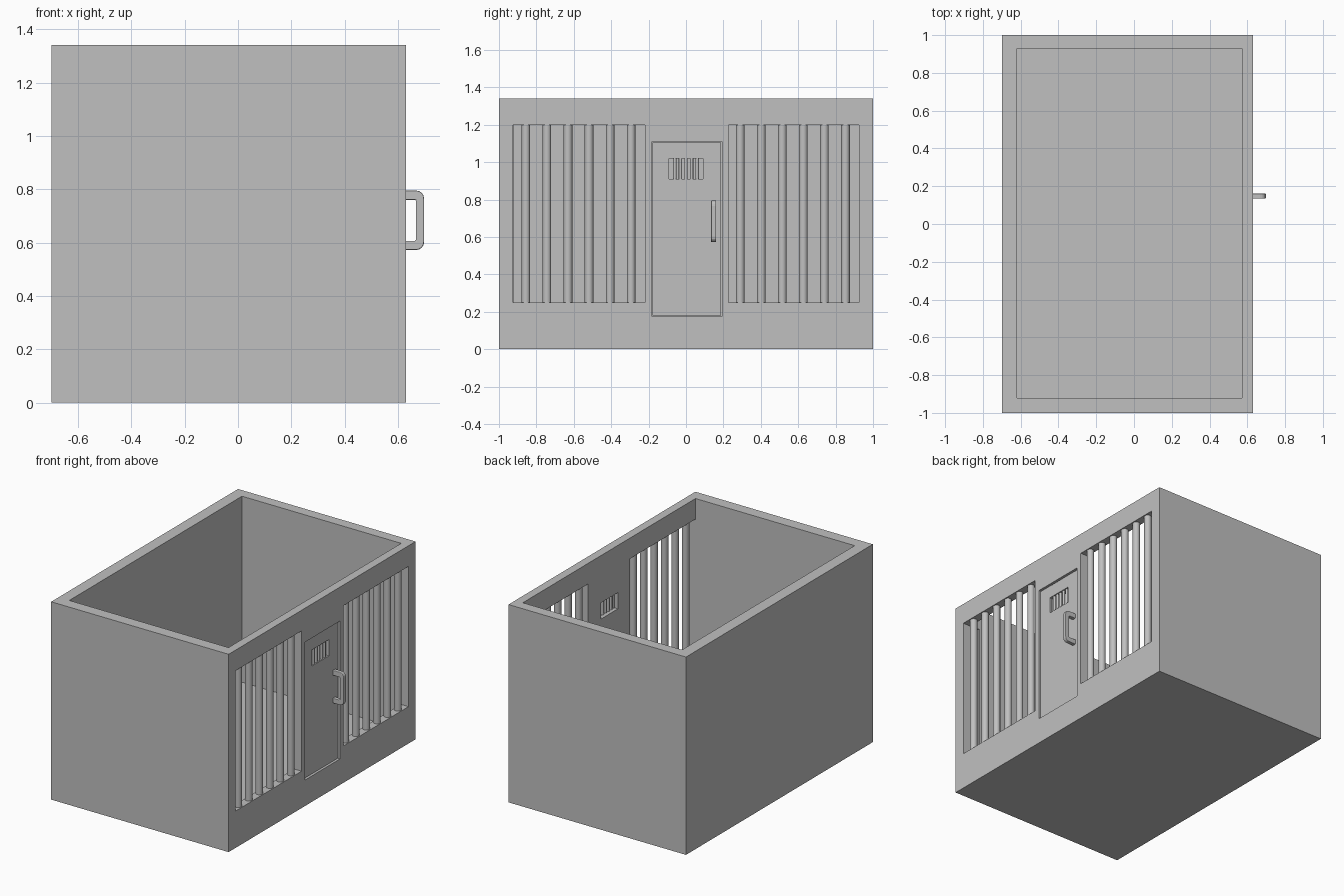
import bpy, bmesh, math

if "Cube" in bpy.data.objects:
    bpy.data.objects.remove(bpy.data.objects["Cube"])

grey = bpy.data.materials.new("plain grey")
grey.diffuse_color = (0.53, 0.53, 0.53, 1)
grey.use_nodes = True
grey.node_tree.nodes["Principled BSDF"].inputs["Base Color"].default_value = grey.diffuse_color


def finish(name, bm):
    bmesh.ops.recalc_face_normals(bm, faces=bm.faces)
    me = bpy.data.meshes.new(name)
    bm.to_mesh(me)
    bm.free()
    me.materials.append(grey)
    ob = bpy.data.objects.new(name, me)
    bpy.context.collection.objects.link(ob)
    return ob


def box(name, x, y, z):
    bm = bmesh.new()
    bmesh.ops.create_cube(bm, size=1)
    for v in bm.verts:
        for i, (lo, hi) in enumerate((x, y, z)):
            v.co[i] = lo if v.co[i] < 0 else hi
    return finish(name, bm)


def activate(ob):
    bpy.ops.object.select_all(action='DESELECT')
    bpy.context.view_layer.objects.active = ob
    ob.select_set(True)


def cut(target, *ranges):
    cutter = box("cutter", *ranges)
    activate(target)
    mod = target.modifiers.new("cut", 'BOOLEAN')
    mod.operation = 'DIFFERENCE'
    mod.solver = 'EXACT'
    mod.object = cutter
    bpy.ops.object.modifier_apply(modifier=mod.name)
    bpy.data.objects.remove(cutter)


def rod(name, x, y, z0, z1, r, sides):
    bm = bmesh.new()
    bmesh.ops.create_cone(bm, cap_ends=True, segments=sides, radius1=r, radius2=r, depth=z1 - z0)
    bmesh.ops.translate(bm, vec=(x, y, (z0 + z1) / 2), verts=bm.verts)
    ob = finish(name, bm)
    activate(ob)
    bpy.ops.object.shade_smooth_by_angle(angle=math.radians(40))


# Open-topped cell: four walls and floor
walls = box("cell_walls", (-0.70, 0.63), (-1, 1), (0, 1.34))
cut(walls, (-0.62, 0.573), (-0.92, 0.928), (0.08, 1.5))

# Barred openings either side of the door
for y in ((-0.925, -0.22), (0.228, 0.925)):
    cut(walls, (0.5, 0.7), y, (0.25, 1.20))

# Shallow doorway and the small door window through the wall
window = ((0.5, 0.7), (-0.09, 0.09), (0.91, 1.02))
cut(walls, (0.60, 0.7), (-0.183, 0.192), (0.176, 1.11))
cut(walls, *window)

# Door panel, set back slightly in its doorway
door = box("door", (0.602, 0.618), (-0.180, 0.188), (0.180, 1.105))
cut(door, *window)

# Round bars in the two openings
for side, start in (("left", -0.856), ("right", 0.290)):
    for i in range(6):
        rod(f"{side}_bar_{i + 1}", 0.602, start + i * 0.1125, 0.245, 1.205, 0.023, 20)

# Small bars in the door window
for i in range(5):
    rod(f"window_bar_{i + 1}", 0.605, -0.06 + i * 0.03, 0.905, 1.025, 0.009, 12)

# Door handle: C-shaped profile with rounded outer corners, extruded sideways
profile = [(0.612, 0.572)]
for cz, a0 in ((0.602, -90), (0.765, 0)):
    for k in range(5):
        a = math.radians(a0 + k * 22.5)
        profile.append((0.668 + 0.03 * math.cos(a), cz + 0.03 * math.sin(a)))
profile += [(0.612, 0.795), (0.612, 0.760), (0.667, 0.760), (0.667, 0.606), (0.612, 0.606)]
bm = bmesh.new()
face = bm.faces.new([bm.verts.new((x, 0.134, z)) for x, z in profile])
ext = bmesh.ops.extrude_face_region(bm, geom=[face])
bmesh.ops.translate(bm, vec=(0, 0.027, 0),
                    verts=[g for g in ext["geom"] if isinstance(g, bmesh.types.BMVert)])
handle = finish("door_handle", bm)
bevel = handle.modifiers.new("soft edges", 'BEVEL')
bevel.width = 0.004
bevel.segments = 2
bevel.limit_method = 'ANGLE'
bevel.angle_limit = math.radians(40)
